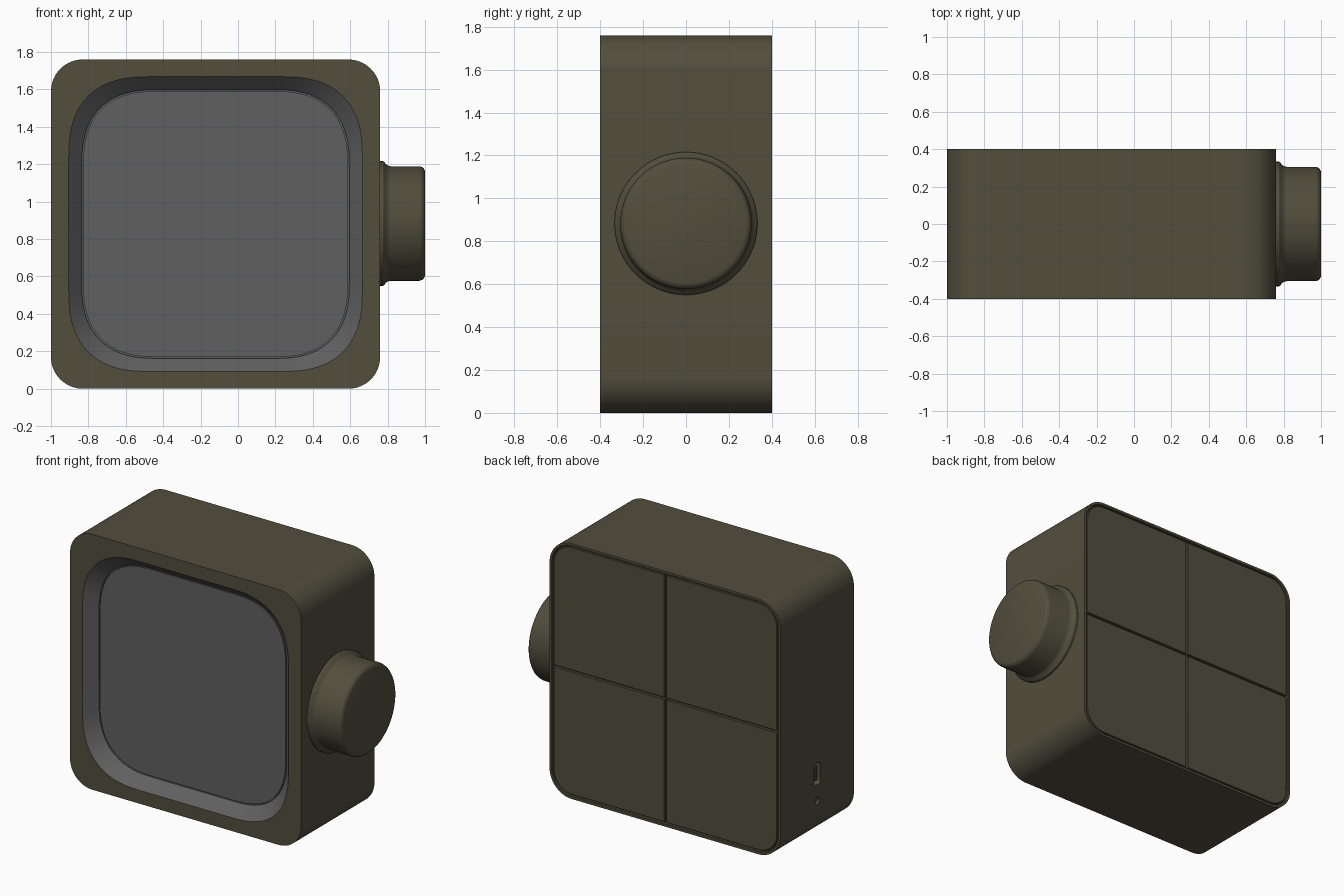
import bpy, bmesh, math
from mathutils import Vector

if "Cube" in bpy.data.objects:
    bpy.data.objects.remove(bpy.data.objects["Cube"])


def material(name, rgb):
    m = bpy.data.materials.new(name)
    m.diffuse_color = (*rgb, 1)
    m.use_nodes = True
    m.node_tree.nodes["Principled BSDF"].inputs["Base Color"].default_value = m.diffuse_color
    return m


OLIVE = material("dark olive", (0.085, 0.077, 0.047))
GRAY = material("screen gray", (0.118, 0.118, 0.118))


def finish(name, bm, mats):
    bmesh.ops.recalc_face_normals(bm, faces=bm.faces[:])
    me = bpy.data.meshes.new(name)
    bm.to_mesh(me)
    bm.free()
    for m in mats:
        me.materials.append(m)
    ob = bpy.data.objects.new(name, me)
    bpy.context.collection.objects.link(ob)
    return ob


def smooth(ob):
    bpy.ops.object.select_all(action='DESELECT')
    ob.select_set(True)
    bpy.context.view_layer.objects.active = ob
    bpy.ops.object.shade_smooth_by_angle(angle=math.radians(30))


def outline(u0, u1, v0, v1, radii, d, axis='y', n=2.0, seg=16):
    """Rounded rectangle at depth d; radii start at the upper right, going round."""
    if not isinstance(radii, (list, tuple)):
        radii = [radii] * 4
    corners = [(u1, v1, 1, 1), (u0, v1, -1, 1), (u0, v0, -1, -1), (u1, v0, 1, -1)]
    pts = []
    for (u, v, su, sv), r in zip(corners, radii):
        for i in range(seg + 1):
            t = i / seg * math.pi / 2
            if su * sv < 0:
                t = math.pi / 2 - t
            a = u - su * r * (1 - max(math.cos(t), 0) ** (2 / n))
            b = v - sv * r * (1 - max(math.sin(t), 0) ** (2 / n))
            pts.append(Vector((a, d, b)) if axis == 'y' else Vector((d, a, b)))
    return pts


def loft(name, loops, mats=(OLIVE,), band_mats=None):
    """Skin the loops in order and cap both ends."""
    bm = bmesh.new()
    rings = [[bm.verts.new(p) for p in lp] for lp in loops]
    k = len(rings[0])
    idx = band_mats or [0] * (len(rings) + 1)
    bm.faces.new(rings[0]).material_index = idx[0]
    for a, b, m in zip(rings, rings[1:], idx[1:]):
        for i in range(k):
            j = (i + 1) % k
            bm.faces.new((a[i], a[j], b[j], b[i])).material_index = m
    bm.faces.new(rings[-1]).material_index = idx[-1]
    return finish(name, bm, mats)


def case(inset, y):
    return outline(-1 + inset, 0.76 - inset, inset, 1.76 - inset, 0.17 - inset, y)


def window(inset, y):
    return outline(-0.905 + inset, 0.665 - inset, 0.092 + inset, 1.668 - inset,
                   0.43 - inset * 0.4, y, n=2.5)


# Body: back recess, rim, sides, front frame, sloped gray bezel, screen seat
body = loft("body",
            [case(0.02, 0.378), case(0.02, 0.396), case(0.016, 0.4), case(0, 0.4),
             case(0, -0.4), window(0, -0.4), window(0.07, -0.32), window(0.07, -0.305)],
            (OLIVE, GRAY), [0, 0, 0, 0, 0, 0, 1, 1, 1])

# Port slot and small hole cut into the left side
for v0, v1, hw, depth in ((0.37, 0.52, 0.034, 0.06), (0.235, 0.285, 0.025, 0.02)):
    r = hw * 0.99 if depth < 0.03 else 0.02
    cutter = loft("cutter", [outline(-hw, hw, v0, v1, r, x, 'x', seg=6)
                             for x in (-1.05, -1 + depth)])
    mod = body.modifiers.new("cut", 'BOOLEAN')
    mod.operation = 'DIFFERENCE'
    mod.solver = 'EXACT'
    mod.object = cutter
    bpy.context.view_layer.objects.active = body
    bpy.ops.object.modifier_apply(modifier=mod.name)
    bpy.data.objects.remove(cutter)
smooth(body)

# Tongue inside the port
smooth(loft("port_tongue", [outline(-0.011, 0.011, 0.395, 0.495, 0.005, x, 'x', seg=3)
                            for x in (-0.92, -0.99)]))

# Screen, with a fine gap to the bezel
smooth(loft("screen", [window(0.077, -0.29), window(0.077, -0.32)], (GRAY,)))

# Four back panels: one quarter, mirrored both ways about the case centre
gap, edge = 0.006, 0.852
panel = loft("back_panel", [
    outline(gap + i, edge - i, gap + i, edge - i, [0.142 - i, 0.003, 0.003, 0.003], y)
    for i, y in ((0, 0.37), (0, 0.394), (0.003, 0.397))])
panel.location = (-0.12, 0, 0.88)
smooth(panel)
mirror = panel.modifiers.new("mirror", 'MIRROR')
mirror.use_axis = (True, False, True)
mirror.use_mirror_merge = False

# Side knob with a flared collar, turned about the x axis
profile = [(0.75, 0.333), (0.775, 0.333), (0.783, 0.328), (0.79, 0.318), (0.80, 0.310),
           (0.815, 0.306), (0.97, 0.306), (0.984, 0.302), (0.995, 0.292), (1.0, 0.278)]
knob = loft("knob", [
    [Vector((x, r * math.cos(a), 0.883 + r * math.sin(a)))
     for a in (2 * math.pi * i / 72 for i in range(72))]
    for x, r in profile])
smooth(knob)
